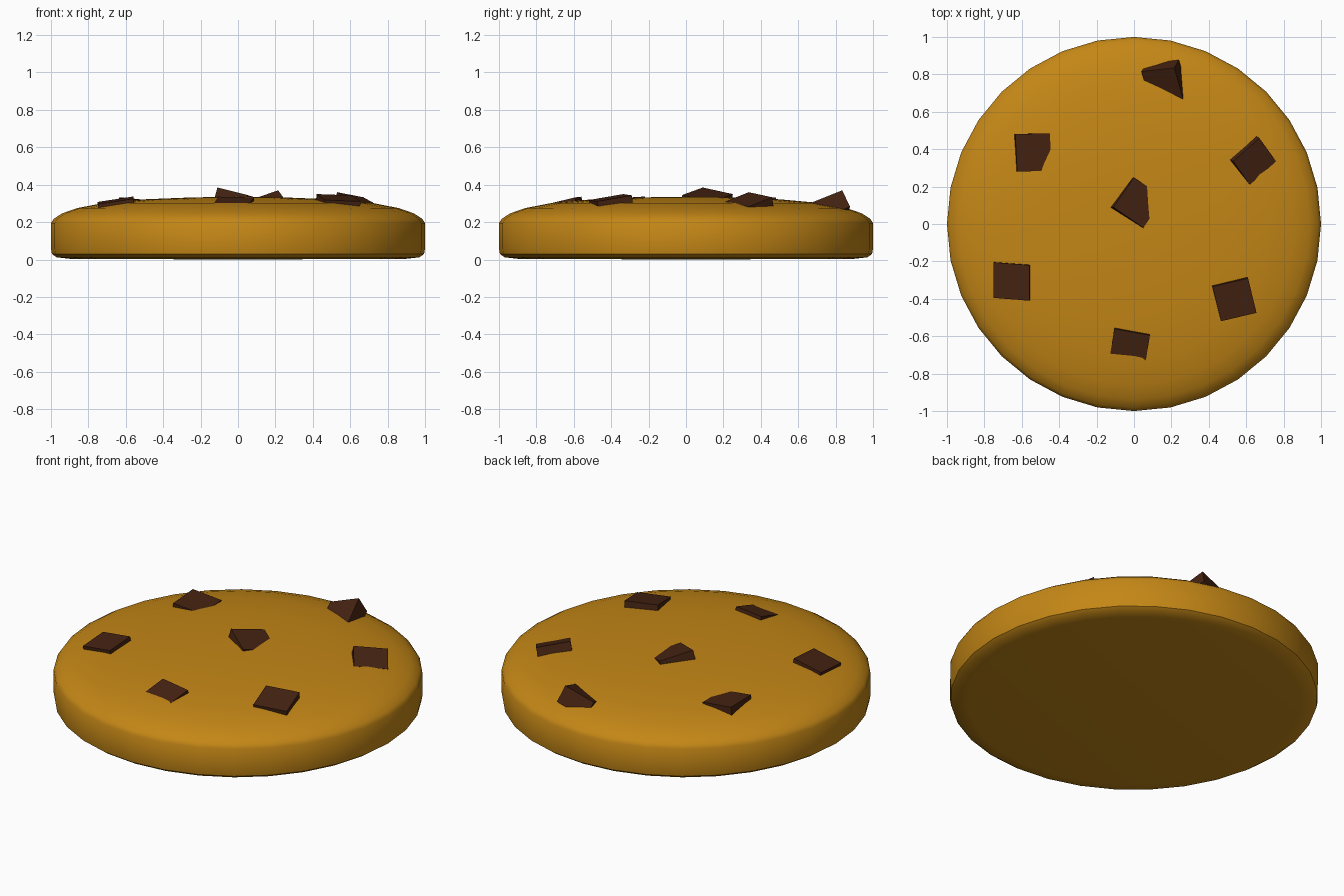
import bpy, bmesh, math
from mathutils import Vector

if "Cube" in bpy.data.objects:
    bpy.data.objects.remove(bpy.data.objects["Cube"])


def material(name, rgb):
    m = bpy.data.materials.new(name)
    m.diffuse_color = (*rgb, 1)
    m.use_nodes = True
    m.node_tree.nodes["Principled BSDF"].inputs["Base Color"].default_value = m.diffuse_color
    return m


def make_object(name, bm, mat):
    bmesh.ops.recalc_face_normals(bm, faces=bm.faces[:])
    me = bpy.data.meshes.new(name)
    bm.to_mesh(me)
    bm.free()
    me.materials.append(mat)
    ob = bpy.data.objects.new(name, me)
    bpy.context.collection.objects.link(ob)
    return ob


dough = material("dough", (0.55, 0.24, 0.008))
chocolate = material("chocolate", (0.06, 0.017, 0.006))

# Cookie body: domed disc, profile spun in 32 steps
profile = [(0, 0), (0.9, 0.004), (0.97, 0.012), (0.995, 0.03), (1, 0.06), (1, 0.195),
           (0.985, 0.218), (0.94, 0.247), (0.86, 0.275), (0.72, 0.302),
           (0.5, 0.322), (0.25, 0.332), (0, 0.336)]
bm = bmesh.new()
verts = [bm.verts.new((r, 0, z)) for r, z in profile]
edges = [bm.edges.new(p) for p in zip(verts, verts[1:])]
bmesh.ops.spin(bm, geom=verts + edges, cent=(0, 0, 0), axis=(0, 0, 1),
               angle=math.tau, steps=32, use_duplicate=False)
bmesh.ops.remove_doubles(bm, verts=bm.verts[:], dist=0.0005)
body = make_object("cookie_body", bm, dough)
bpy.context.view_layer.objects.active = body
body.select_set(True)
bpy.ops.object.shade_smooth_by_angle(angle=math.radians(40))


# Chocolate chunk: tilted parallelogram slab from three top corners
def chunk(name, a, b, d, thick):
    a, b, d = Vector(a), Vector(b), Vector(d)
    n = (b - a).cross(d - a).normalized()
    if n.z < 0:
        n = -n
    top = [a, b, b + d - a, d]
    bm = bmesh.new()
    t = [bm.verts.new(p) for p in top]
    u = [bm.verts.new(p - n * thick) for p in top]
    bm.faces.new(t)
    bm.faces.new(u[::-1])
    for i in range(4):
        j = (i + 1) % 4
        bm.faces.new((t[i], u[i], u[j], t[j]))
    make_object(name, bm, chocolate)


# Corner, then its two neighbours, then thickness
chunk("chunk_centre", (-0.11, 0.09, 0.385), (0.0, 0.25, 0.35), (0.05, -0.02, 0.345), 0.1)
chunk("chunk_back", (0.215, 0.835, 0.37), (0.04, 0.815, 0.31), (0.265, 0.66, 0.30), 0.1)
chunk("chunk_right_back", (0.53, 0.335, 0.36), (0.67, 0.46, 0.333), (0.62, 0.21, 0.31), 0.06)
chunk("chunk_right_front", (0.42, -0.335, 0.35), (0.61, -0.29, 0.343), (0.465, -0.52, 0.318), 0.05)
chunk("chunk_front", (-0.105, -0.56, 0.336), (0.085, -0.595, 0.332), (-0.13, -0.715, 0.298), 0.06)
chunk("chunk_left_front", (-0.56, -0.22, 0.337), (-0.75, -0.205, 0.308), (-0.56, -0.41, 0.325), 0.045)
chunk("chunk_left_back", (-0.635, 0.48, 0.333), (-0.45, 0.485, 0.315), (-0.625, 0.28, 0.328), 0.06)
